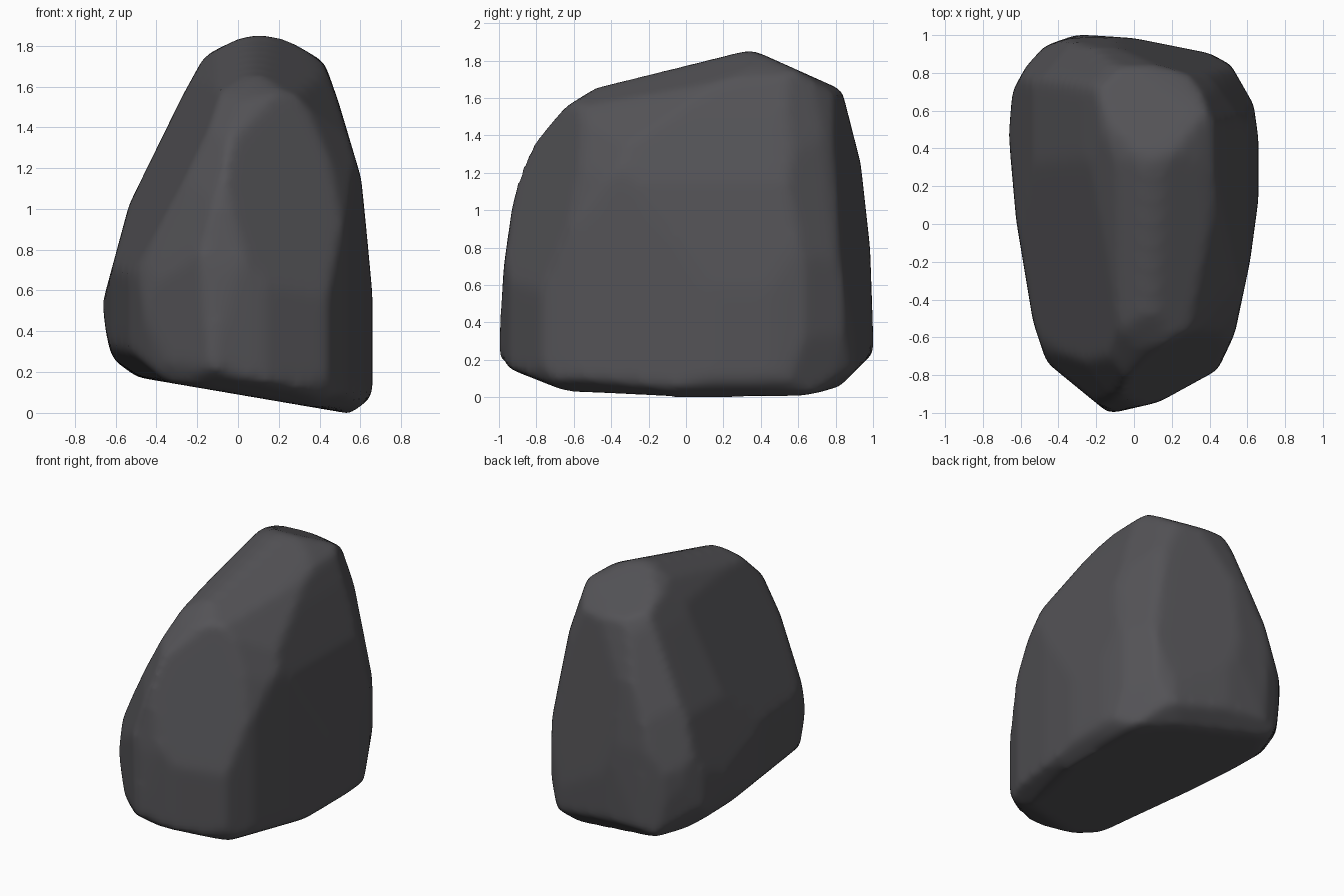
import bpy
import bmesh
from math import radians, sin, cos
from mathutils import Vector

default = bpy.data.objects.get("Cube")
if default:
    bpy.data.objects.remove(default, do_unlink=True)

# One charcoal stone colour
stone = bpy.data.materials.new("charcoal_stone")
stone.use_nodes = True
colour = (0.088, 0.086, 0.094, 1)
stone.diffuse_color = colour
shader = next(n for n in stone.node_tree.nodes if n.type == "BSDF_PRINCIPLED")
shader.inputs["Base Color"].default_value = colour
shader.inputs["Roughness"].default_value = 0.9

X, Y, Z = Vector((1, 0, 0)), Vector((0, 1, 0)), Vector((0, 0, 1))
GROUND = Vector()
MIDDLE = Z * 0.9275


def hull_from(points):
    """Closed convex block around a set of points."""
    block = bmesh.new()
    for point in points:
        block.verts.new(point)
    bmesh.ops.remove_doubles(block, verts=block.verts, dist=0.0005)
    bmesh.ops.convex_hull(block, input=block.verts)
    return block


def chisel(block, point, normal):
    """Strike off everything beyond a plane and close the cut."""
    geometry = block.verts[:] + block.edges[:] + block.faces[:]
    bmesh.ops.bisect_plane(block, geom=geometry, dist=0.00001, plane_co=point,
                           plane_no=normal, clear_outer=True)
    points = [v.co.copy() for v in block.verts]
    block.free()
    return hull_from(points)


def carve_profile(block, profile, right, up, origin, slack):
    """Trim the block along each side of a convex profile."""
    corners = [Vector(c) for c in profile]
    centre = sum(corners, Vector((0, 0))) / len(corners)
    for a, b in zip(corners, corners[1:] + corners[:1]):
        side = b - a
        out = Vector((side.y, -side.x)).normalized()
        if out.dot(a - centre) < 0:
            out.negate()
        normal = right * out.x + up * out.y
        point = origin + right * a.x + up * a.y + normal * slack
        block = chisel(block, point, normal)
    return block


def tilted_axes(turn, tilt):
    """Right and up directions of a profile turned about z, then tilted."""
    t, e = radians(turn), radians(tilt)
    right = Vector((cos(t), sin(t), 0))
    away = Vector((-sin(t), cos(t), 0))
    return right, away * sin(e) + Z * cos(e)


# Main profiles of the boulder
front_profile = [
    (-.66, .54), (-.53, 1.02), (-.27, 1.55), (-.16, 1.75), (0, 1.83),
    (.1, 1.855), (.23, 1.83), (.42, 1.72), (.49, 1.52), (.6, 1.15),
    (.63, .85), (.655, .58), (.655, .08), (.55, 0), (-.56, .19),
    (-.62, .29), (-.645, .4)]
side_profile = [
    (-1, .25), (-.98, .17), (-.64, .035), (0, 0), (.62, .01), (.81, .05),
    (1, .24), (.98, .8), (.93, 1.25), (.83, 1.64), (.35, 1.855),
    (-.48, 1.65), (-.64, 1.55), (-.8, 1.37), (-.87, 1.25), (-.92, 1.06),
    (-.97, .7)]
plan_profile = [
    (-.3, 1), (0, .98), (.4, .9), (.51, .84), (.63, .63), (.655, .45),
    (.655, .13), (.61, -.2), (.53, -.58), (.44, -.77), (.13, -.94),
    (-.13, -1), (-.46, -.73), (-.53, -.52), (-.62, .02), (-.66, .47),
    (-.64, .7), (-.57, .83), (-.47, .94)]

# Diagonal profiles that round the corners off
front_corner = [
    (.28, .98), (.16, .95), (-.37, .42), (-.62, .03), (-.76, -.32),
    (-.79, -.54), (-.745, -.825), (-.68, -.945), (-.46, -1.05),
    (-.07, -1.12), (.52, -.95), (.83, -.725), (.9, -.31), (.89, -.05),
    (.765, .58), (.68, .83), (.45, .94)]
back_corner = [
    (.2, .845), (-.47, .72), (-.65, .62), (-.77, .27), (-.89, -.335),
    (-.9, -.67), (-.85, -.91), (-.71, -.99), (-.23, -1.11), (.08, -1.03),
    (.75, -.49), (.79, -.25), (.76, -.07), (.62, .38), (.5, .645),
    (.36, .765)]
under_corner = [
    (.08, 1.05), (-.08, .98), (-.33, .73), (-.61, .42), (-.7, .215),
    (-.8, -.13), (-.845, -.78), (-.73, -.98), (-.5, -1.05), (-.13, -1.03),
    (.845, -.57), (.94, -.44), (.97, -.13), (.86, .28), (.64, .8),
    (.56, .92)]

# Rough block, then carving
boulder = hull_from([(x, y, z) for x in (-2, 2) for y in (-2, 2) for z in (-1, 3)])
for profile, right, up in ((front_profile, X, Z), (side_profile, Y, Z),
                           (plan_profile, X, Y)):
    boulder = carve_profile(boulder, profile, right, up, GROUND, 0.004)
for profile, turn, tilt in ((front_corner, 35, 25), (back_corner, 215, 25),
                            (under_corner, 140, -25)):
    right, up = tilted_axes(turn, tilt)
    boulder = carve_profile(boulder, profile, right, up, MIDDLE, 0.012)

# Broad cleaved faces: back, front, sloping side and both ridge shoulders
cleaved_faces = (((.25, .95, .1), .99), ((.6, -1, .3), 1.21),
                 ((-1, -.2, .5), .98), ((.5, -.21, .86), 1.625),
                 ((-.43, -.21, .86), 1.505))
for direction, reach in cleaved_faces:
    normal = Vector(direction)
    boulder = chisel(boulder, normal * (reach / normal.length_squared), normal)

bmesh.ops.recalc_face_normals(boulder, faces=boulder.faces)
mesh = bpy.data.meshes.new("boulder")
boulder.to_mesh(mesh)
boulder.free()
mesh.materials.append(stone)
rock = bpy.data.objects.new("boulder", mesh)
bpy.context.collection.objects.link(rock)

# Weathered, softened edges
remesh = rock.modifiers.new("even_surface", "REMESH")
remesh.mode = "VOXEL"
remesh.voxel_size = 0.03
remesh.use_smooth_shade = True
soften = rock.modifiers.new("worn_edges", "SMOOTH")
soften.factor = 0.5
soften.iterations = 8
for face in mesh.polygons:
    face.use_smooth = True
